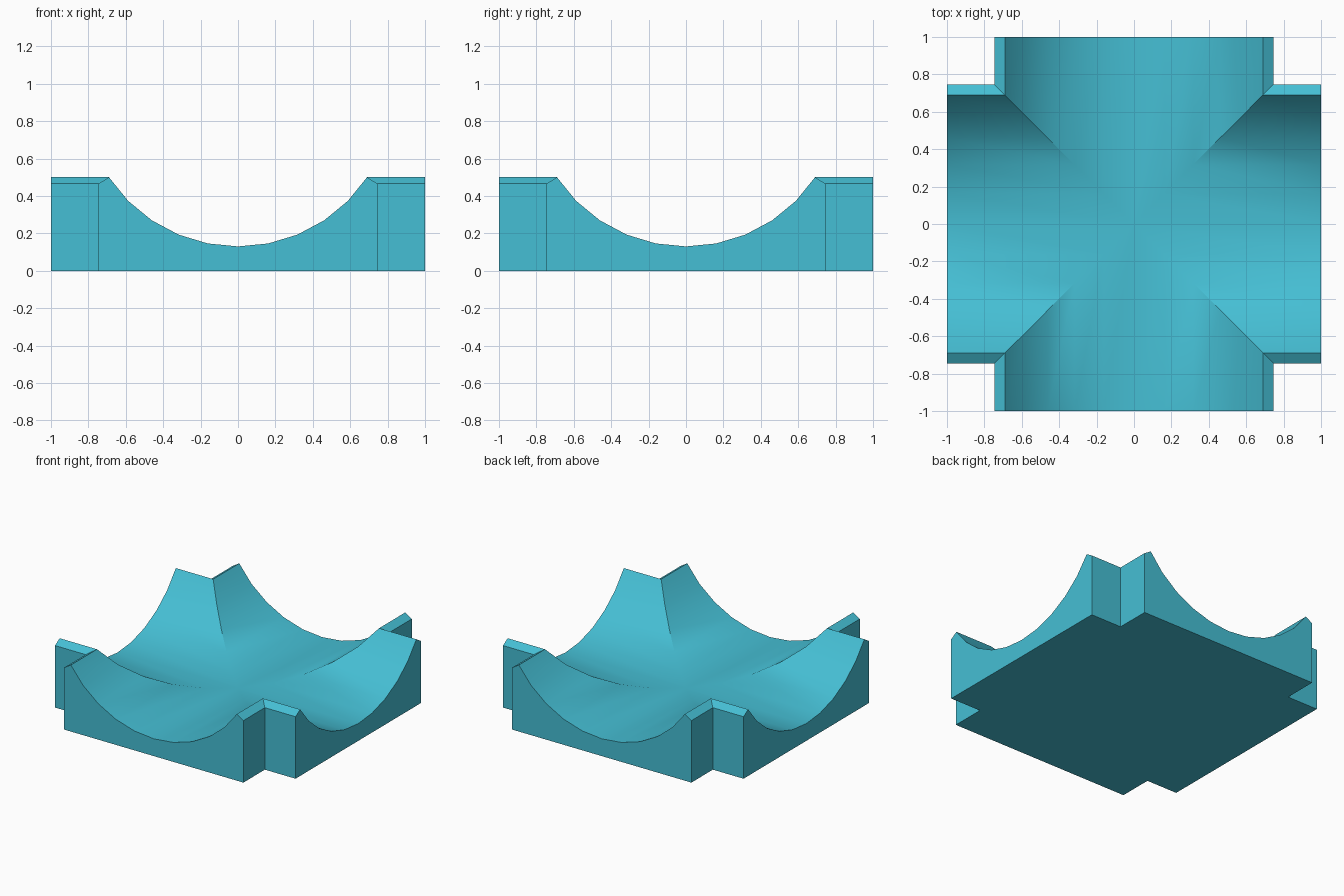
import bpy, bmesh, math

if "Cube" in bpy.data.objects:
    bpy.data.objects.remove(bpy.data.objects["Cube"])

R, FLOOR = 0.83, 0.13        # trough radius and its lowest height
EDGE, RIM = 0.745, 0.466     # outer wall position and wall height
STEP = 2 * math.pi / 32      # trough is part of a 32-sided cylinder

# Arm cross-section: base, wall, bevelled rim, then the round trough
trough = [(R * math.sin(i * STEP), FLOOR + R * (1 - math.cos(i * STEP)))
          for i in range(-4, 5)]
profile = ([(-EDGE, 0), (-EDGE, RIM), (-0.69, 0.5)] + trough
           + [(0.69, 0.5), (EDGE, RIM), (EDGE, 0)])

bm = bmesh.new()


def add_arm(turn):
    """One arm of the crossing, mitred at 45 degrees to its neighbours."""
    c, s = round(math.cos(turn)), round(math.sin(turn))

    def vert(x, y, z):
        return bm.verts.new((c * x - s * y, s * x + c * y, z))

    outer = [vert(x, -1, z) for x, z in profile]
    inner = [vert(x, -abs(x), z) for x, z in profile]
    for i in range(len(profile) - 1):
        quad = [outer[i], outer[i + 1], inner[i + 1], inner[i]]
        if outer[i].co.z > 0.01 or outer[i + 1].co.z > 0.01:
            bm.faces.new(quad)
    bm.faces.new(outer)                                   # end face
    bm.faces.new([outer[0], inner[0], vert(0, 0, 0), inner[-1], outer[-1]])


for k in range(4):
    add_arm(k * math.pi / 2)

bmesh.ops.remove_doubles(bm, verts=bm.verts, dist=1e-4)
bmesh.ops.recalc_face_normals(bm, faces=bm.faces)
mesh = bpy.data.meshes.new("trough_crossing")
bm.to_mesh(mesh)
bm.free()

crossing = bpy.data.objects.new("trough_crossing", mesh)
bpy.context.collection.objects.link(crossing)
teal = bpy.data.materials.new("teal")
teal.diffuse_color = (0.06, 0.52, 0.66, 1)
teal.use_nodes = True
teal.node_tree.nodes["Principled BSDF"].inputs["Base Color"].default_value = teal.diffuse_color
mesh.materials.append(teal)

# Smooth trough, crisp rims and walls
bpy.context.view_layer.objects.active = crossing
crossing.select_set(True)
bpy.ops.object.shade_smooth_by_angle(angle=math.radians(30))
